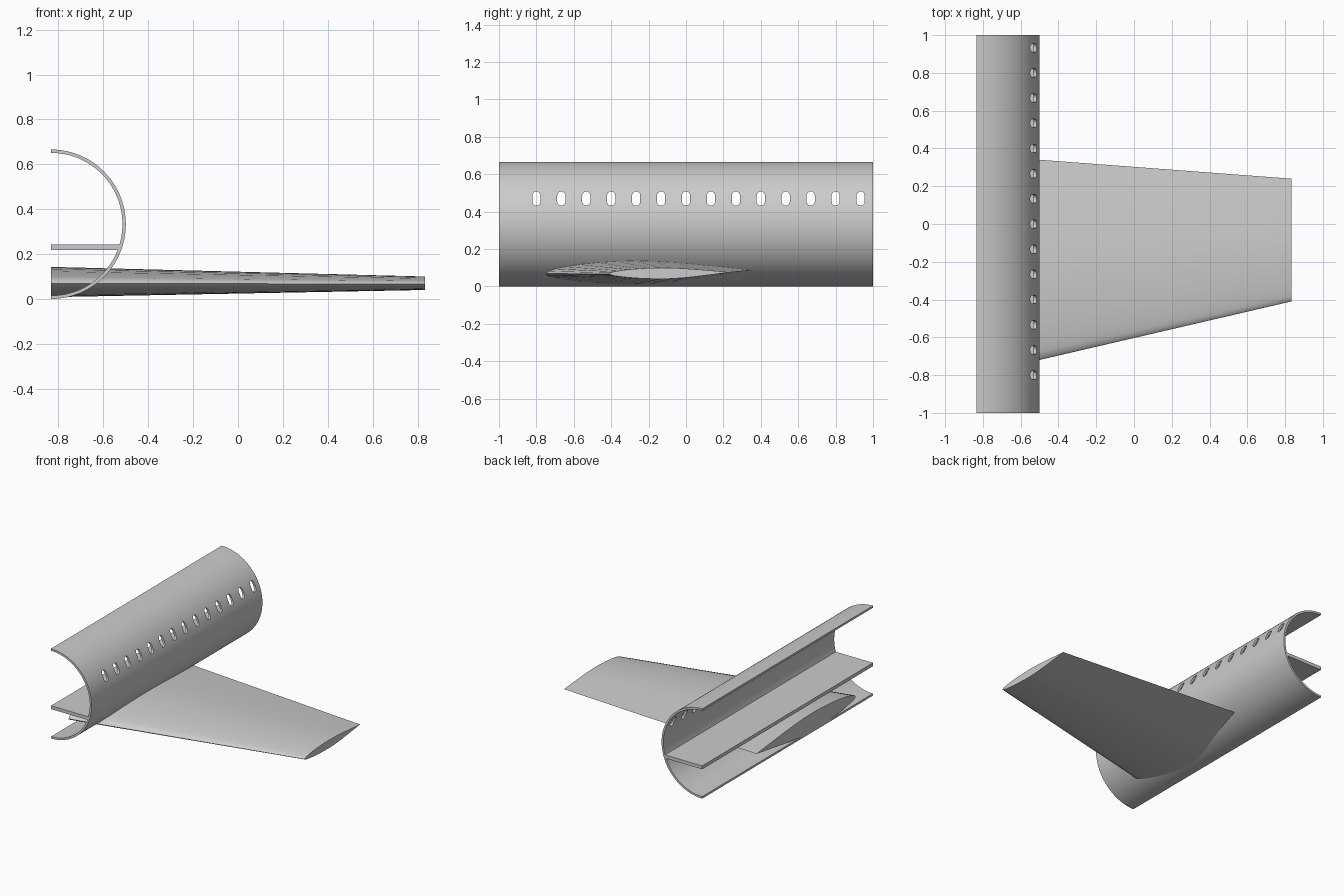
import bpy, bmesh, math

cube = bpy.data.objects.get("Cube")
if cube:
    bpy.data.objects.remove(cube, do_unlink=True)

grey = bpy.data.materials.new("light_grey")
grey.use_nodes = True
COLOUR = (0.6, 0.6, 0.6, 1)
grey.diffuse_color = COLOUR
grey.node_tree.nodes["Principled BSDF"].inputs["Base Color"].default_value = COLOUR

CUT_X, AXIS_Z = -0.833, 0.335      # cut plane and fuselage axis
OUTER, INNER = 0.333, 0.318


def loft(name, loop_a, loop_b):
    """Solid between two matching closed loops."""
    bm = bmesh.new()
    a = [bm.verts.new(p) for p in loop_a]
    b = [bm.verts.new(p) for p in loop_b]
    for i in range(len(a)):
        j = (i + 1) % len(a)
        bm.faces.new((a[i], a[j], b[j], b[i]))
    bm.faces.new(a[::-1])
    bm.faces.new(b)
    bmesh.ops.recalc_face_normals(bm, faces=bm.faces)
    mesh = bpy.data.meshes.new(name)
    bm.to_mesh(mesh)
    bm.free()
    mesh.materials.append(grey)
    obj = bpy.data.objects.new(name, mesh)
    bpy.context.collection.objects.link(obj)
    return obj


def smooth(obj, degrees=30):
    bpy.ops.object.select_all(action='DESELECT')
    obj.select_set(True)
    bpy.context.view_layer.objects.active = obj
    bpy.ops.object.shade_smooth_by_angle(angle=math.radians(degrees))


def extrude_y(name, profile):
    return loft(name, [(x, -1, z) for x, z in profile], [(x, 1, z) for x, z in profile])


# Half fuselage shell
def arc(radius, steps=48):
    angles = [math.pi * (i / steps - 0.5) for i in range(steps + 1)]
    return [(CUT_X + radius * math.cos(a), AXIS_Z + radius * math.sin(a)) for a in angles]


shell = extrude_y("fuselage_shell", arc(OUTER) + arc(INNER)[::-1])

# Row of rounded window openings
WIN_R, WIN_HALF, WIN_Z = 0.022, 0.016, 0.472
cutters = []
for n in range(14):
    y = -0.8 + n * 2 / 15
    outline = []
    for i in range(18):
        a = math.pi * (i if i < 9 else i - 1) / 8
        shift = WIN_HALF if i < 9 else -WIN_HALF
        outline.append((y + WIN_R * math.cos(a), WIN_Z + shift + WIN_R * math.sin(a)))
    cutter = loft("window_cutter", [(-0.7, u, v) for u, v in outline],
                  [(-0.4, u, v) for u, v in outline])
    cutter.hide_render = True
    cutters.append(cutter)

bpy.ops.object.select_all(action='DESELECT')
for cutter in cutters:
    cutter.select_set(True)
bpy.context.view_layer.objects.active = cutters[0]
bpy.ops.object.join()
window_cutter = bpy.context.view_layer.objects.active

cut = shell.modifiers.new("windows", 'BOOLEAN')
cut.object = window_cutter
cut.operation = 'DIFFERENCE'
cut.solver = 'EXACT'
bpy.ops.object.select_all(action='DESELECT')
shell.select_set(True)
bpy.context.view_layer.objects.active = shell
bpy.ops.object.modifier_apply(modifier=cut.name)
bpy.data.objects.remove(window_cutter, do_unlink=True)
smooth(shell)

# Cabin floor
FLOOR_LOW, FLOOR_TOP = 0.22, 0.245
def wall_x(z):
    return CUT_X + math.sqrt((INNER + 0.004) ** 2 - (z - AXIS_Z) ** 2)


extrude_y("cabin_floor", [(CUT_X, FLOOR_LOW), (wall_x(FLOOR_LOW), FLOOR_LOW),
                          (wall_x(FLOOR_TOP), FLOOR_TOP), (CUT_X, FLOOR_TOP)])

# Tapered wing: chord fraction, thickness fraction
AIRFOIL = [(0, .45), (.01, .56), (.04, .66), (.09, .75), (.16, .85), (.25, .93), (.34, .98),
           (.43, 1), (.52, .985), (.62, .93), (.74, .84), (.87, .72), (1, .6),
           (.87, .43), (.74, .25), (.62, .11), (.52, .03), (.43, 0), (.34, .02),
           (.25, .06), (.16, .13), (.09, .21), (.04, .29), (.01, .37)]


def section(x, front, back, low, high):
    return [(x, front + f * (back - front), low + h * (high - low)) for f, h in AIRFOIL]


wing = loft("wing", section(CUT_X, -0.797, 0.365, 0.01, 0.145),
            section(0.833, -0.41, 0.24, 0.042, 0.102))
smooth(wing, 35)

# Rest the shell's lowest point on the ground
for obj in (shell, wing, bpy.data.objects["cabin_floor"]):
    obj.location.z -= AXIS_Z - OUTER
